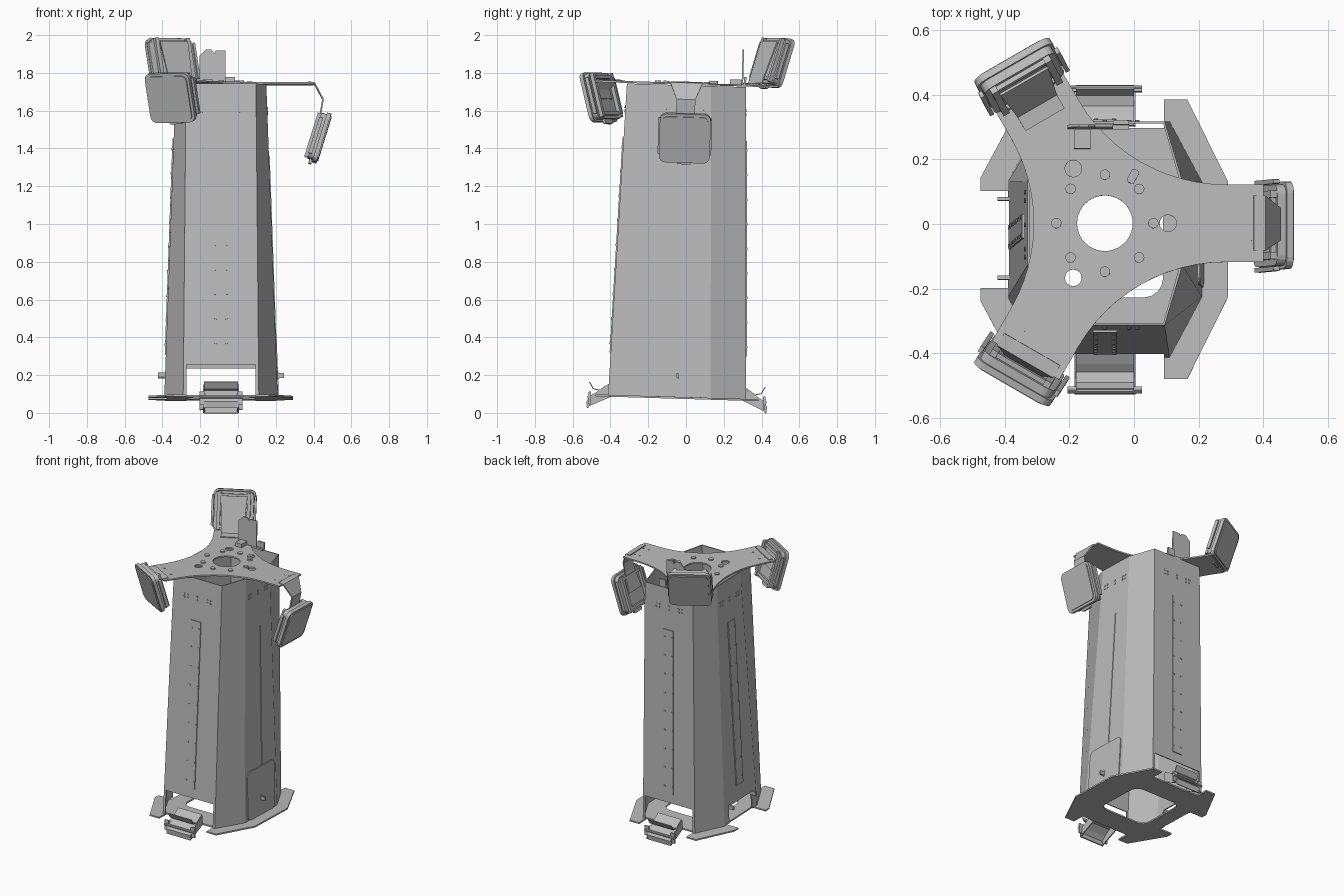
import bpy, bmesh
from math import pi, sin, cos
from mathutils import Matrix, Vector

if "Cube" in bpy.data.objects:
    bpy.data.objects.remove(bpy.data.objects["Cube"])

grey = bpy.data.materials.new("metal_grey")
grey.use_nodes = True
grey.diffuse_color = (0.5, 0.5, 0.5, 1)
grey.node_tree.nodes["Principled BSDF"].inputs["Base Color"].default_value = (0.5, 0.5, 0.5, 1)

T = Matrix.Translation
def R(a, axis): return Matrix.Rotation(a, 4, axis)

# The whole tower stands slightly tilted, off the centre
WORLD = T((-0.09, -0.05, 0)) @ R(-0.03, 'X')
# Turns a flat XY outline so that it stands upright, facing local +X
UP = Matrix(((0, 0, 1, 0), (1, 0, 0, 0), (0, 1, 0, 0), (0, 0, 0, 1)))
# Turns a flat XY outline into a side profile (XZ), thickness along -Y
SIDE = R(pi / 2, 'X')


def finish(name, bm, mat=Matrix()):
    bmesh.ops.recalc_face_normals(bm, faces=bm.faces)
    bm.transform(WORLD @ mat)
    me = bpy.data.meshes.new(name)
    bm.to_mesh(me)
    bm.free()
    me.materials.append(grey)
    ob = bpy.data.objects.new(name, me)
    bpy.context.collection.objects.link(ob)
    return ob


def prism(name, pts, t, mat=Matrix()):
    bm = bmesh.new()
    low = [bm.verts.new((p[0], p[1], 0)) for p in pts]
    top = [bm.verts.new((p[0], p[1], t)) for p in pts]
    bm.faces.new(low)
    bm.faces.new(top)
    for i in range(len(pts)):
        j = (i + 1) % len(pts)
        bm.faces.new((low[i], low[j], top[j], top[i]))
    return finish(name, bm, mat)


def rrect(w, h, r=0.0, cx=0, cy=0):
    if r == 0:
        return [(cx + sx * w / 2, cy + sy * h / 2) for sx, sy in ((-1, -1), (1, -1), (1, 1), (-1, 1))]
    pts = []
    for k, (sx, sy) in enumerate(((1, 1), (-1, 1), (-1, -1), (1, -1))):
        for i in range(5):
            a = k * pi / 2 + i * pi / 8
            pts.append((cx + sx * (w / 2 - r) + r * cos(a), cy + sy * (h / 2 - r) + r * sin(a)))
    return pts


def circle(r, cx=0, cy=0, n=16):
    return [(cx + r * cos(2 * pi * i / n), cy + r * sin(2 * pi * i / n)) for i in range(n)]


def modify(ob, kind, **settings):
    m = ob.modifiers.new(kind, kind)
    for k, v in settings.items():
        setattr(m, k, v)
    bpy.context.view_layer.objects.active = ob
    bpy.ops.object.modifier_apply(modifier=m.name)


def cut(ob, pts, t, mat):
    cutter = prism("cutter", pts, t, mat)
    modify(ob, 'BOOLEAN', object=cutter, operation='DIFFERENCE', solver='EXACT')
    bpy.data.objects.remove(cutter)


def ribbon(name, path, t, mat):
    """Bent sheet: path of (radius, height, half width)."""
    bm = bmesh.new()
    rows = [(bm.verts.new((r, -w, z)), bm.verts.new((r, w, z))) for r, z, w in path]
    for a, b in zip(rows, rows[1:]):
        bm.faces.new((a[0], a[1], b[1], b[0]))
    ob = finish(name, bm, mat)
    modify(ob, 'SOLIDIFY', thickness=t, offset=0)
    return ob


# Tapered hollow shaft with chamfered corners
def ring(hx, hy, fx, fy):
    q = [(hx, fy), (fx, hy)]
    return (q + [(-x, y) for x, y in reversed(q)] + [(-x, -y) for x, y in q]
            + [(x, -y) for x, y in reversed(q)])

bm = bmesh.new()
low = [bm.verts.new((x, y, 0.085)) for x, y in ring(0.30, 0.365, 0.20, 0.178)]
top = [bm.verts.new((x, y, 1.735)) for x, y in ring(0.24, 0.315, 0.185, 0.13)]
for i in range(8):
    bm.faces.new((low[i], low[i - 1], top[i - 1], top[i]))
shaft = finish("shaft", bm)
modify(shaft, 'SOLIDIFY', thickness=0.008, offset=-1)
# Foot openings through front and back, and on one side
cut(shaft, rrect(0.366, 0.245, 0, 0, 0.123), 1.2, T((0, 0.6, 0)) @ SIDE)
cut(shaft, rrect(0.25, 0.2, 0, 0, 0.1), 0.3, T((-0.5, 0, 0)) @ UP)

# Frames lying on the four wide shaft walls
WALLS = {"right": R(0, 'Z') @ T((0.303, 0, 0)) @ R(-0.036, 'Y'),
         "left": R(pi, 'Z') @ T((0.303, 0, 0)) @ R(-0.036, 'Y'),
         "back": R(pi / 2, 'Z') @ T((0.367, 0, 0)) @ R(-0.03, 'Y'),
         "front": R(-pi / 2, 'Z') @ T((0.367, 0, 0)) @ R(-0.03, 'Y')}
for side, wall in WALLS.items():
    face = wall @ UP
    if side == "right":
        prism("access_door", rrect(0.3, 0.33, 0.035, 0, 0.25), 0.006, face)
        prism("door_latch", rrect(0.012, 0.04, 0.005, 0, 0.2), 0.01, face)
        prism("seam_strip", rrect(0.012, 0.95, 0, 0.02, 0.89), 0.004, face)
    else:
        prism(side + "_cover_strip", rrect(0.075, 1.14, 0, 0, 0.88), 0.006, face)
        for i in range(9):
            for x in (-0.028, 0.028):
                prism(side + "_strip_bolt", circle(0.006, x, 0.36 + 0.13 * i, 8), 0.009, face)
    for x in (-0.1, -0.075, 0.0, 0.075, 0.1):
        for z in (1.59, 1.612):
            prism(side + "_top_bolt", circle(0.007, x, z, 8), 0.004, face)

# Base plate: chamfered outline with notches for the feet
half = [(0.38, 0), (0.38, 0.18), (0.255, 0.432), (0.183, 0.432), (0.183, 0.345),
        (-0.183, 0.345), (-0.183, 0.432), (-0.255, 0.432), (-0.385, 0.19), (-0.385, 0.15), (-0.285, 0.15)]
base = prism("base_plate", half + [(x, -y) for x, y in reversed(half[1:])], 0.01, T((0, 0, 0.075)))
cut(base, rrect(0.36, 0.36, 0.06), 0.1, T((0, 0, 0.03)))

# Hinged foot brackets, front and back
for side, a in (("front", -pi / 2), ("back", pi / 2)):
    m = R(a, 'Z')
    ribbon(side + "_foot_plate", [(0.35, 0.145, 0.09), (0.385, 0.125, 0.09), (0.45, 0.075, 0.09),
                                  (0.475, 0.045, 0.09), (0.47, 0.012, 0.09)], 0.008, m)
    ribbon(side + "_foot_hook", [(0.40, 0.105, 0.09), (0.445, 0.115, 0.09), (0.465, 0.15, 0.09)], 0.005, m)
    for s in (-1, 1):
        prism(side + "_foot_flange", [(0.35, 0.14), (0.47, 0.072), (0.478, 0.015), (0.35, 0.075)],
              0.008, m @ T((0, s * 0.09 + 0.004, 0)) @ SIDE)
        prism(side + "_foot_ear", rrect(0.012, 0.07, 0.004, 0.462, 0.065),
              0.03, m @ T((0, s * 0.1 + 0.015, 0)) @ SIDE)
    prism(side + "_foot_rod", circle(0.008, 0.468, 0.07, 10), 0.23, m @ T((0, 0.115, 0)) @ SIDE)

# Small pegs beside the side opening, and one opposite
for x, y in ((-0.31, 0.122), (-0.31, -0.122), (0.31, 0.0)):
    prism("side_peg", rrect(0.045, 0.012), 0.025, T((x, y, 0.185)))

# Three-armed top plate with concave sides
D, RAD, TIP, W = 0.746, 0.526, 0.49, 0.12
pts = []
for k in range(3):
    a = k * 2 * pi / 3
    rot = R(a, 'Z')
    pts += [(rot @ Vector((TIP, y, 0))).to_2d() for y in (-W, W)]
    c = Vector((D * cos(a + pi / 3), D * sin(a + pi / 3)))
    for i in range(13):
        t = a - pi / 2 - i * pi / 36
        t = a + pi * 1.5 - i * pi / 36
        pts.append(c + Vector((cos(t), sin(t))) * RAD)
Z = 1.738
plate = prism("top_plate", pts, 0.01, T((0, 0, Z)))
cut(plate, circle(0.086, n=40), 0.1, T((0, 0, Z - 0.05)))
for k in range(3):
    a = k * 2 * pi / 3
    cut(plate, circle(0.026, 0.195 * cos(a), 0.195 * sin(a)), 0.1, T((0, 0, Z - 0.05)))
for k in range(8):
    a = k * pi / 4
    prism("plate_boss", circle(0.016, 0.15 * cos(a), 0.15 * sin(a)), 0.018, T((0, 0, Z)))
for k in range(3):
    for x in (0.41, 0.45):
        for y in (-0.05, 0.05):
            prism("arm_bolt", circle(0.006, x, y, 8), 0.013, R(k * 2 * pi / 3, 'Z') @ T((0, 0, Z)))

# Upright equipment bracket and small boxes on the plate
prism("upright_bracket", [(-0.115, 0), (0.025, 0), (0.025, 0.19), (-0.03, 0.19), (-0.03, 0.175), (-0.05, 0.195),
                          (-0.08, 0.195), (-0.115, 0.16)], 0.008, T((0, 0.3, Z)) @ SIDE)
prism("bracket_foot", rrect(0.19, 0.02), 0.012, T((-0.02, 0.3, Z)))
prism("sensor_box", rrect(0.05, 0.06), 0.035, T((-0.07, 0.26, Z)))
prism("side_box", rrect(0.05, 0.012), 0.05, T((0.05, 0.31, Z)))
prism("connector", rrect(0.025, 0.045, 0.008), 0.025, T((0.087, 0.145, Z)) @ R(-0.5, 'Z'))

# Three panels, each on a bent strap at its own height
PANELS = (
    ("side_panel", 0, 1.46, [(0.46, 1.75, 0.085), (0.495, 1.745, 0.085), (0.54, 1.66, 0.05),
                             (0.527, 1.59, 0.05), (0.488, 1.465, 0.07)]),
    ("back_panel", 2 * pi / 3, 1.872, [(0.37, 1.75, 0.07), (0.42, 1.755, 0.07), (0.5, 1.98, 0.085)]),
    ("front_panel", 4 * pi / 3, 1.66, [(0.45, 1.75, 0.1), (0.492, 1.745, 0.1), (0.505, 1.70, 0.06),
                                       (0.488, 1.65, 0.06)]))
for name, a, zc, path in PANELS:
    m = R(a, 'Z')
    ribbon(name + "_strap", path, 0.008, m)
    f = m @ T((0.52, 0, zc)) @ R(0.3, 'Y')
    prism(name + "_housing", rrect(0.25, 0.25, 0.03), 0.03, f @ T((-0.025, 0, 0)) @ UP)
    prism(name + "_frame", rrect(0.27, 0.27, 0.035), 0.022, f @ T((0.003, 0, 0)) @ UP)
    prism(name + "_cover", rrect(0.24, 0.24, 0.025), 0.006, f @ T((0.025, 0, 0)) @ UP)
    prism(name + "_bottom_tab", rrect(0.08, 0.03, 0.01, 0, -0.135), 0.016, f @ T((-0.015, 0, 0)) @ UP)
    for s in (-1, 1):
        prism(name + "_back_rail", rrect(0.022, 0.24, 0, s * 0.095), 0.025, f @ T((-0.045, 0, 0)) @ UP)
        prism(name + "_side_clip", rrect(0.014, 0.2, 0.005, s * 0.135), 0.02, f @ T((-0.03, 0, 0)) @ UP)
        prism(name + "_rail_bar", rrect(0.21, 0.018, 0, 0, s * 0.1), 0.015, f @ T((-0.04, 0, 0)) @ UP)
